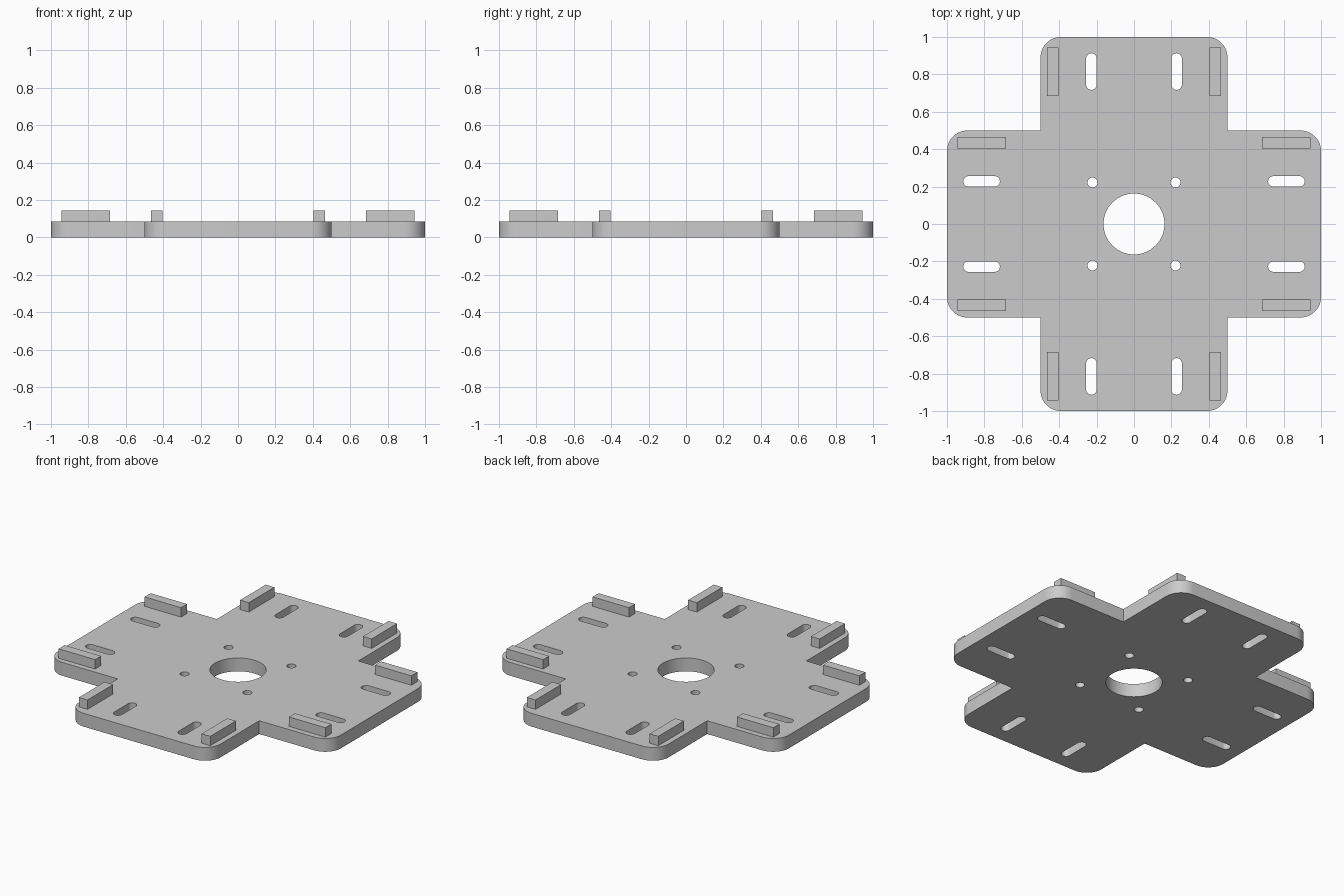
import bpy
import bmesh
from math import cos, sin, pi, radians
from mathutils import Matrix, Vector

if "Cube" in bpy.data.objects:
    bpy.data.objects.remove(bpy.data.objects["Cube"], do_unlink=True)

PLATE_TOP = 0.085
BLOCK_TOP = 0.145
ARM = 0.5          # half width of each arm
CORNER = 0.11      # rounding of the arm ends

grey = bpy.data.materials.new("plain grey")
grey.use_nodes = True
colour = (0.6, 0.6, 0.6, 1)
grey.diffuse_color = colour
grey.node_tree.nodes["Principled BSDF"].inputs["Base Color"].default_value = colour


def arc(cx, cy, r, start, end, steps):
    """Points along an arc, angles in quarter turns."""
    angles = [(start + (end - start) * i / steps) * pi / 2 for i in range(steps + 1)]
    return [Vector((cx + r * cos(a), cy + r * sin(a), 0)) for a in angles]


def circle(cx, cy, r, steps):
    return arc(cx, cy, r, 0, 4, steps)[:-1]


def slot(x1, x2, y, r):
    return arc(x2, y, r, -1, 1, 12) + arc(x1, y, r, 1, 3, 12)


def quarter_turns(points):
    return [[Matrix.Rotation(k * pi / 2, 3, "Z") @ p for p in points] for k in range(4)]


def finish(bm, name):
    bmesh.ops.recalc_face_normals(bm, faces=bm.faces[:])
    mesh = bpy.data.meshes.new(name)
    bm.to_mesh(mesh)
    bm.free()
    mesh.materials.append(grey)
    obj = bpy.data.objects.new(name, mesh)
    bpy.context.collection.objects.link(obj)
    return obj


# Cross-shaped outline: one rounded arm end and inner corner, turned four times
c = ARM - CORNER
arm = (arc(1 - CORNER, -c, CORNER, -1, 0, 12) + arc(1 - CORNER, c, CORNER, 0, 1, 12)
       + [Vector((ARM, ARM, 0))])
loops = [sum(quarter_turns(arm), [])]

# Centre bore, four bolt holes and a pair of slots per arm
loops.append(circle(0, 0, 0.163, 64))
loops += quarter_turns(circle(0.222, 0.222, 0.027, 24))
for side in (-1, 1):
    loops += quarter_turns(slot(0.745, 0.885, side * 0.228, 0.028))

# Plate: fill the outline around the holes and extrude it upwards
bm = bmesh.new()
for points in loops:
    verts = [bm.verts.new(p) for p in points]
    for a, b in zip(verts, verts[1:] + verts[:1]):
        bm.edges.new((a, b))
bmesh.ops.triangle_fill(bm, use_beauty=True, edges=bm.edges[:])
top = bmesh.ops.extrude_face_region(bm, geom=bm.faces[:], use_keep_orig=True)
bmesh.ops.translate(bm, vec=(0, 0, PLATE_TOP),
                    verts=[v for v in top["geom"] if isinstance(v, bmesh.types.BMVert)])
plate = finish(bm, "cross_plate")
bpy.context.view_layer.objects.active = plate
plate.select_set(True)
bpy.ops.object.shade_smooth_by_angle(angle=radians(30))

# Raised blocks along both edges of every arm
size = Vector((0.258, 0.061, BLOCK_TOP - PLATE_TOP))
for k, arm_name in enumerate(("left", "back", "right", "front")):
    for side, label in ((-1, "a"), (1, "b")):
        bm = bmesh.new()
        spot = Matrix.Translation((0.814, side * 0.434, (BLOCK_TOP + PLATE_TOP) / 2))
        bmesh.ops.create_cube(bm, size=1, matrix=Matrix.Rotation(k * pi / 2, 4, "Z")
                              @ spot @ Matrix.Diagonal((*size, 1)))
        finish(bm, f"{arm_name}_edge_block_{label}")
